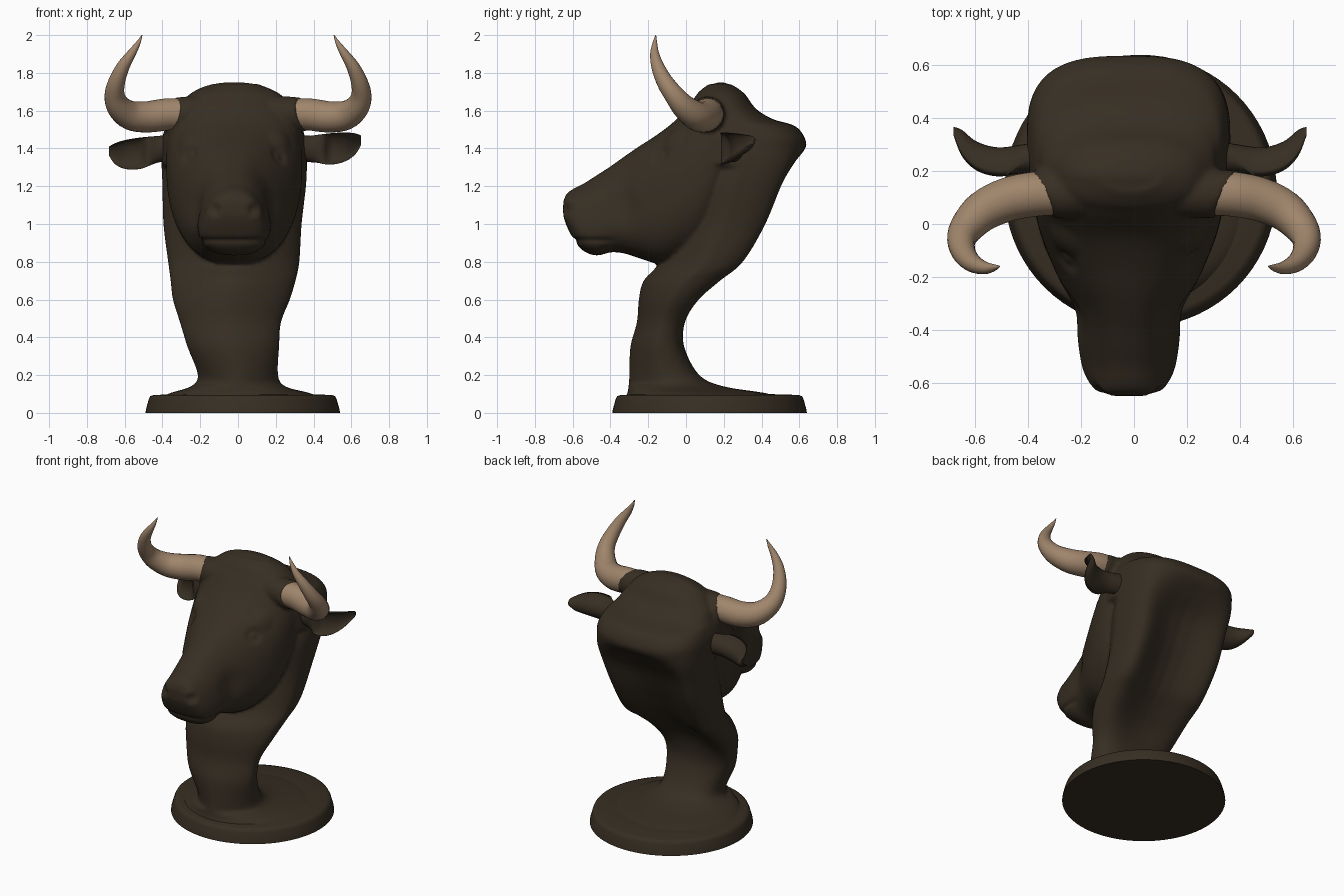
import bpy, bmesh, math
from mathutils import Vector

if "Cube" in bpy.data.objects:
    bpy.data.objects.remove(bpy.data.objects["Cube"])


def material(name, rgb):
    m = bpy.data.materials.new(name)
    m.diffuse_color = (*rgb, 1)
    m.use_nodes = True
    m.node_tree.nodes["Principled BSDF"].inputs["Base Color"].default_value = m.diffuse_color
    return m


HIDE = material("dark brown", (0.038, 0.0275, 0.0165))
HORN = material("horn tan", (0.35, 0.235, 0.148))


def resample(rows, steps):
    """Catmull-Rom interpolation of station rows."""
    out = []
    for i in range(len(rows) - 1):
        p = [rows[max(0, min(len(rows) - 1, i + k))] for k in (-1, 0, 1, 2)]
        for s in range(steps):
            t = s / steps
            out.append([0.5 * (2 * b + (c - a) * t + (2 * a - 5 * b + 4 * c - d) * t * t
                               + (3 * b - a - 3 * c + d) * t ** 3) for a, b, c, d in zip(*p)])
    return out + [list(rows[-1])]


def loft(bm, rings):
    """Skin closed rings of points and cap both ends."""
    loops = [[bm.verts.new(p) for p in r] for r in rings]
    n = len(loops[0])
    for a, b in zip(loops, loops[1:]):
        for i in range(n):
            bm.faces.new((a[i], a[(i + 1) % n], b[(i + 1) % n], b[i]))
    bm.faces.new(loops[0][::-1])
    bm.faces.new(loops[-1])


def finish(bm, name, mat):
    bmesh.ops.recalc_face_normals(bm, faces=bm.faces)
    me = bpy.data.meshes.new(name)
    bm.to_mesh(me)
    bm.free()
    me.materials.append(mat)
    me.shade_smooth()
    ob = bpy.data.objects.new(name, me)
    bpy.context.collection.objects.link(ob)
    return ob


def power(v, n):
    return math.copysign(abs(v) ** (2 / n), v)


def angles(n):
    return [2 * math.pi * i / n for i in range(n)]


def tube(path, side):
    """Round rings along a path of x, y, z, radius; side mirrors x."""
    rings = []
    for i, (x, y, z, r) in enumerate(path):
        a, b = path[max(0, i - 1)], path[min(len(path) - 1, i + 1)]
        t = (Vector(b[:3]) - Vector(a[:3])).normalized()
        u = t.cross(Vector((0.5, 1, -0.5))).normalized()
        w = t.cross(u)
        ring = [Vector((x, y, z)) + r * (u * math.cos(k) + w * math.sin(k)) for k in angles(24)]
        rings.append([(side * p.x, p.y, min(p.z, 2.0)) for p in ring])
    return rings


# Neck: z, front y, back y, left x, right x, hollow of the cut back, squareness
neck = [
    (0.07, -0.33, 0.55, -0.43, 0.46, 0.0, 2.0),
    (0.105, -0.31, 0.42, -0.36, 0.38, 0.0, 2.0),
    (0.14, -0.305, 0.2, -0.25, 0.25, 0.0, 2.2),
    (0.20, -0.30, 0.07, -0.212, 0.212, 0.0, 2.4),
    (0.35, -0.295, 0.0, -0.268, 0.218, 0.01, 2.5),
    (0.48, -0.26, 0.022, -0.308, 0.228, 0.03, 2.5),
    (0.60, -0.25, 0.12, -0.345, 0.275, 0.08, 2.6),
    (0.70, -0.225, 0.25, -0.357, 0.305, 0.12, 2.7),
    (0.80, -0.14, 0.378, -0.37, 0.325, 0.15, 2.8),
    (1.00, -0.08, 0.505, -0.395, 0.337, 0.16, 2.8),
    (1.20, -0.05, 0.58, -0.40, 0.36, 0.13, 3.0),
    (1.32, 0.0, 0.622, -0.405, 0.365, 0.06, 3.0),
    (1.40, 0.0, 0.632, -0.405, 0.36, 0.0, 3.0),
    (1.46, 0.0, 0.627, -0.40, 0.355, 0.0, 3.0),
    (1.52, 0.0, 0.575, -0.38, 0.335, 0.0, 2.8),
    (1.555, 0.01, 0.46, -0.36, 0.315, 0.0, 2.6),
    (1.61, 0.02, 0.37, -0.335, 0.295, 0.0, 2.5),
    (1.69, 0.06, 0.31, -0.25, 0.22, 0.0, 2.3),
    (1.74, 0.12, 0.24, -0.13, 0.11, 0.0, 2.0),
]


def neck_ring(z, y0, y1, x0, x1, hollow, n):
    ring = []
    for a in angles(48):
        # the throat is narrower than the squared-off back
        k = 1.6 if math.sin(a) < 0 and 0.15 < z < 1.3 else n
        c, s = power(math.cos(a), k), power(math.sin(a), k)
        y = (y0 + y1) / 2 + (y1 - y0) / 2 * s
        if s > 0:
            y -= hollow * s * s * max(0, 1 - 1.3 * c * c)
        ring.append(((x0 + x1) / 2 + (x1 - x0) / 2 * c, y, z))
    return ring


# Head: y, bottom z, top z, half width, taper toward the top
head = [
    (-0.65, 1.045, 1.115, 0.08, 0.1), (-0.632, 0.99, 1.16, 0.12, 0.15),
    (-0.59, 0.91, 1.19, 0.15, 0.22), (-0.54, 0.855, 1.215, 0.168, 0.25),
    (-0.47, 0.833, 1.26, 0.18, 0.25), (-0.40, 0.85, 1.305, 0.187, 0.25),
    (-0.33, 0.845, 1.355, 0.20, 0.2), (-0.25, 0.82, 1.41, 0.24, 0.12),
    (-0.15, 0.79, 1.475, 0.29, 0.05), (-0.05, 0.80, 1.555, 0.33, 0.0),
    (0.05, 0.84, 1.675, 0.355, 0.0), (0.13, 0.93, 1.735, 0.36, 0.0),
    (0.20, 1.10, 1.75, 0.345, 0.0), (0.27, 1.30, 1.71, 0.28, 0.0),
]


def head_ring(y, z0, z1, w, taper):
    ring = []
    for a in angles(48):
        c, s = power(math.cos(a), 2.4), power(math.sin(a), 2.4)
        ring.append((-0.02 + w * c * (1 - taper * s), y, (z0 + z1) / 2 + (z1 - z0) / 2 * s))
    return ring


bm = bmesh.new()
loft(bm, [neck_ring(*r) for r in resample(neck, 4)])
loft(bm, [head_ring(*r) for r in resample(head, 4)])
# Hide collars around the horn roots, cut on a slant
for side in (-1, 1):
    collar = [(0.12, 0.125, 1.585, 0.093), (0.26, 0.115, 1.583, 0.093), (0.35, 0.113, 1.58, 0.09)]
    rings = tube(collar, side)
    rings[-1] = [(x + side * (0.45 * (y - 0.113) - 0.25 * (z - 1.58)), y, z) for x, y, z in rings[-1]]
    loft(bm, rings)
bust = finish(bm, "head_and_neck", HIDE)

# Fuse head and neck into one skin
mod = bust.modifiers.new("fuse", "REMESH")
mod.mode = "VOXEL"
mod.voxel_size = 0.012
mod = bust.modifiers.new("soften", "SMOOTH")
mod.factor = 0.5
mod.iterations = 4
bpy.context.view_layer.objects.active = bust
bust.select_set(True)
for m in [m.name for m in bust.modifiers]:
    bpy.ops.object.modifier_apply(modifier=m)

# Sculpted details: half x, y, z, radius, inward depth
marks = [
    (0.09, -0.61, 1.075, 0.055, 0.045),    # nostrils
    (0.25, -0.15, 1.37, 0.075, 0.018),     # eye sockets
    (0.25, -0.15, 1.37, 0.04, -0.014),     # eyeballs
    (0.25, -0.07, 1.45, 0.09, -0.015),     # brows
    (0.19, -0.33, 1.08, 0.14, 0.012),      # hollow cheeks
]
me = bust.data
moves = []
for v in me.vertices:
    d = 0.0
    for x, y, z, r, depth in marks:
        q = ((abs(v.co.x + 0.02) - x) ** 2 + (v.co.y - y) ** 2 + (v.co.z - z) ** 2) / r ** 2
        if q < 1:
            d += depth * (1 - q) ** 2
    # mouth groove
    if v.co.y < -0.36:
        d += 0.01 * math.exp(-((v.co.z - 0.912) / 0.014) ** 2) * min(1, (-0.36 - v.co.y) / 0.08)
    moves.append(v.co - v.normal * d)
for v, p in zip(me.vertices, moves):
    v.co = p
me.shade_smooth()

# Round base
bm = bmesh.new()
base_profile = [(0.515, 0), (0.512, 0.02), (0.498, 0.07), (0.49, 0.088), (0.47, 0.095), (0.3, 0.1)]
loft(bm, [[(0.025 + r * math.cos(a), 0.125 + r * math.sin(a), z) for a in angles(72)]
          for r, z in base_profile])
base = finish(bm, "base", HIDE)
bpy.ops.object.select_all(action="DESELECT")
base.select_set(True)
bpy.context.view_layer.objects.active = base
bpy.ops.object.shade_smooth_by_angle(angle=math.radians(50))

# Horn path: x, y, z, radius
horn = [
    (0.29, 0.115, 1.583, 0.082), (0.38, 0.112, 1.58, 0.085), (0.48, 0.092, 1.567, 0.083),
    (0.57, 0.05, 1.575, 0.077), (0.63, -0.01, 1.62, 0.065), (0.653, -0.06, 1.68, 0.054),
    (0.643, -0.11, 1.75, 0.045), (0.61, -0.148, 1.83, 0.035), (0.565, -0.166, 1.90, 0.024),
    (0.53, -0.165, 1.955, 0.013), (0.508, -0.16, 2.0, 0.002),
]
# Ear path: x, y, z, half height, cup depth
ear = [
    (0.30, 0.25, 1.40, 0.075, 0.14), (0.40, 0.247, 1.397, 0.07, 0.11),
    (0.50, 0.235, 1.375, 0.083, 0.11), (0.58, 0.257, 1.368, 0.077, 0.11),
    (0.635, 0.305, 1.372, 0.056, 0.10), (0.667, 0.35, 1.385, 0.025, 0.035),
]

for side, label in ((-1, "left"), (1, "right")):
    bm = bmesh.new()
    loft(bm, tube(resample(horn, 4), side))
    finish(bm, label + "_horn", HORN)

    # Round at the root, opening into a forward-facing cup
    bm = bmesh.new()
    rings = []
    for x, y, z, h, t in resample(ear, 5):
        z += max(0, x - 0.4) * 0.22 * (side > 0)
        cup = max(-1, min(0.5, (x - 0.46) * 12))
        amp = t / (1 - min(cup, 0))
        ring = []
        for k in angles(28):
            c = math.cos(k)
            ring.append((side * x - 0.015, y + t / 2 - amp + amp * (c if c > 0 else -cup * c),
                         z + h * math.sin(k)))
        rings.append(ring)
    loft(bm, rings)
    finish(bm, label + "_ear", HIDE)
